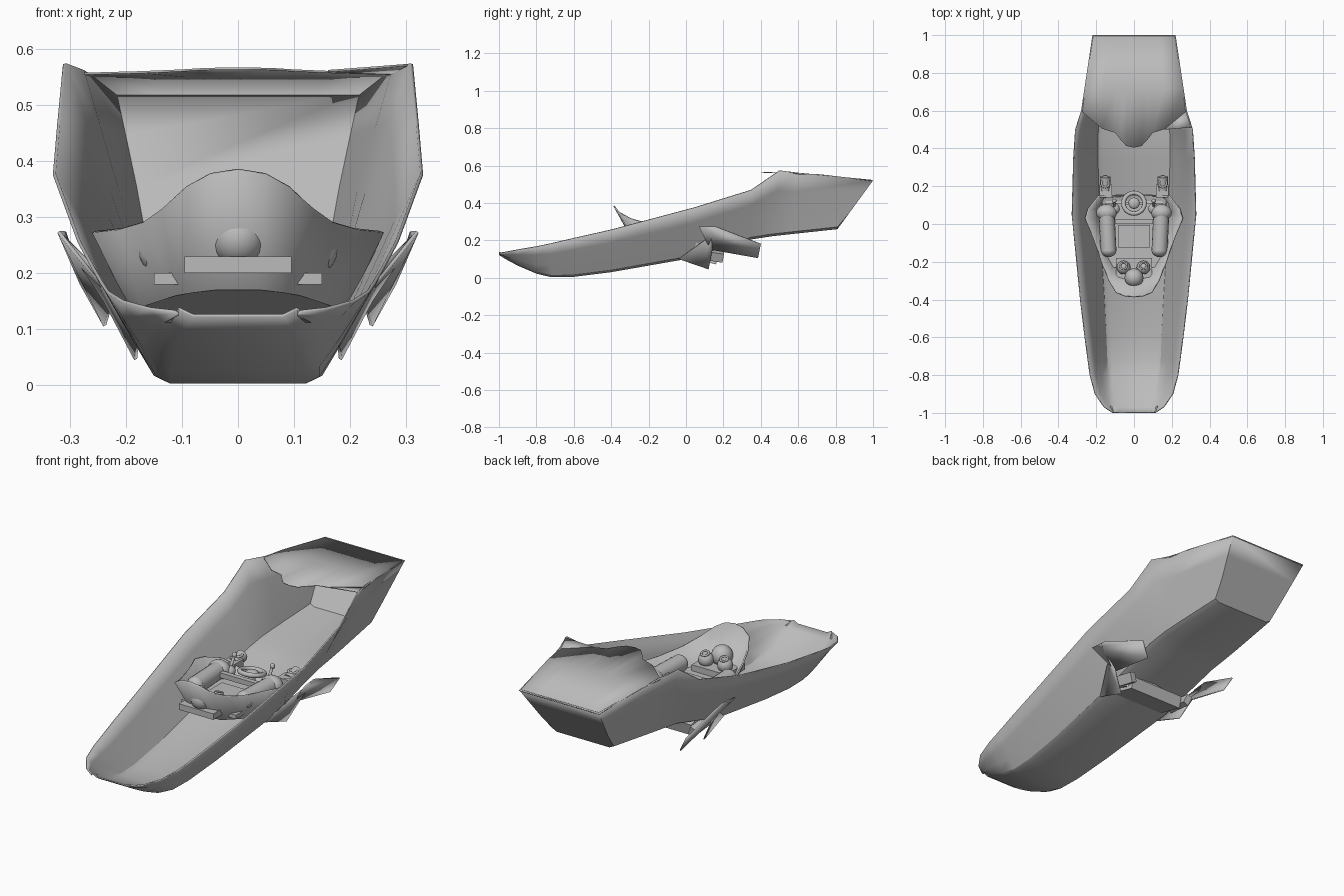
import bpy, bmesh, math
from mathutils import Vector

if "Cube" in bpy.data.objects:
    bpy.data.objects.remove(bpy.data.objects["Cube"])

grey = bpy.data.materials.new("plain grey")
grey.use_nodes = True
grey.diffuse_color = (0.5, 0.5, 0.5, 1)
grey.node_tree.nodes["Principled BSDF"].inputs["Base Color"].default_value = (0.5, 0.5, 0.5, 1)


def finish(ob, name, angle=30, thick=0):
    ob.name = name
    ob.data.materials.clear()
    ob.data.materials.append(grey)
    bpy.ops.object.select_all(action='DESELECT')
    ob.select_set(True)
    bpy.context.view_layer.objects.active = ob
    bpy.ops.object.shade_smooth_by_angle(angle=math.radians(angle))
    if thick:
        mod = ob.modifiers.new("thickness", 'SOLIDIFY')
        mod.thickness = thick
        mod.offset = -1
    return ob


def mesh(name, verts, faces, angle=30, thick=0):
    me = bpy.data.meshes.new(name)
    me.from_pydata(verts, [], faces)
    bm = bmesh.new()
    bm.from_mesh(me)
    bmesh.ops.remove_doubles(bm, verts=bm.verts, dist=0.0005)
    bmesh.ops.recalc_face_normals(bm, faces=bm.faces)
    bm.to_mesh(me)
    bm.free()
    ob = bpy.data.objects.new(name, me)
    bpy.context.collection.objects.link(ob)
    return finish(ob, name, angle, thick)


def loft(name, rows, closed=False, caps=(), angle=30, thick=0):
    n = len(rows[0])
    verts = [p for r in rows for p in r]
    faces = []
    for i in range(len(rows) - 1):
        for j in range(n if closed else n - 1):
            k = (j + 1) % n
            faces.append((i * n + j, i * n + k, (i + 1) * n + k, (i + 1) * n + j))
    for c in caps:
        faces.append([c * n + j for j in range(n)])
    return mesh(name, verts, faces, angle, thick)


def box(name, loc, size, rot=(0, 0, 0)):
    bpy.ops.mesh.primitive_cube_add(size=1, location=loc, rotation=rot)
    ob = bpy.context.object
    ob.scale = size
    return finish(ob, name)


def ball(name, loc, size):
    bpy.ops.mesh.primitive_uv_sphere_add(segments=20, ring_count=12, radius=1, location=loc)
    ob = bpy.context.object
    ob.scale = size
    return finish(ob, name, 60)


def rod(name, a, b, r):
    a, b = Vector(a), Vector(b)
    bpy.ops.mesh.primitive_cylinder_add(vertices=16, radius=r, depth=(b - a).length, location=(a + b) / 2)
    ob = bpy.context.object
    ob.rotation_euler = (b - a).to_track_quat('Z', 'Y').to_euler()
    return finish(ob, name, 40)


def ring(name, loc, major, minor, rot=(0, 0, 0)):
    bpy.ops.mesh.primitive_torus_add(major_segments=28, minor_segments=8, major_radius=major,
                                     minor_radius=minor, location=loc, rotation=rot)
    return finish(bpy.context.object, name, 60)


# Open hull: bottom y, z, half width; rim y, z, half width
stations = [
    (-1.0, .122, .10, -1.0, .13, .115), (-.965, .10, .115, -.97, .135, .16),
    (-.90, .065, .13, -.90, .148, .208), (-.80, .022, .14, -.80, .165, .235),
    (-.72, .003, .14, -.72, .182, .246), (-.60, .005, .145, -.60, .21, .262),
    (-.40, .03, .155, -.40, .255, .286), (0, .10, .18, .05, .375, .33),
    (.35, .205, .19, .35, .468, .322), (.46, .222, .19, .50, .572, .312),
    (.55, .232, .185, .60, .56, .28), (.81, .26, .165, 1.0, .52, .22)]
rows = []
for yb, zb, wb, yt, zt, wt in stations:
    half = [(wb - .02, yb, zb), (wb + .005, yb, zb + .012)]
    half += [(wb + (wt - wb) * t, yb + (yt - yb) * t, zb + (zt - zb) * t) for t in (.35, .7, 1)]
    rows.append([(-x, y, z) for x, y, z in reversed(half)] + half)
loft("hull", rows, caps=(len(rows) - 1,), thick=.006)

# Rear deck with notched front edge
edge = [(0, .405, .566), (.04, .413, .566), (.07, .445, .565), (.10, .483, .563),
        (.17, .505, .56), (.28, .60, .557)]
edge = [(-x, y, z) for x, y, z in reversed(edge[1:])] + edge
mid = [(x * .93, .72, .553) for x, y, z in edge]
tail = [(x / .28 * .22, 1.0, .52) for x, y, z in edge]
loft("rear_deck", [edge, mid, tail], thick=.004)
mesh("deck_corner_plate", [(.16, .50, .562), (.305, .512, .573), (.28, .60, .558)], [(0, 1, 2)], thick=.004)

# Cockpit pod: rim ring lofted to a keel
rim = [(0, -.388, .382), (.05, -.383, .374), (.095, -.365, .35), (.135, -.30, .315), (.17, -.21, .29),
       (.215, -.08, .277), (.26, .03, .272), (.245, .08, .268), (.19, .15, .25), (0, .16, .20)]
low = [(0, -.27, .17), (.04, -.265, .17), (.08, -.25, .165), (.11, -.21, .16), (.14, -.15, .15),
       (.17, -.05, .14), (.19, .03, .13), (.185, .08, .11), (.15, .14, .09), (0, .16, .08)]


def loop(half):
    return half + [(-x, y, z) for x, y, z in reversed(half[1:-1])]


loft("cockpit_pod", [loop(rim), loop(low)], closed=True, caps=(1,), angle=35, thick=.008)
box("cockpit_floor", (0, -.06, .19), (.30, .34, .02))
ball("pod_nose_dome", (0, -.285, .262), (.05, .05, .05))
box("front_console", (0, -.255, .215), (.19, .15, .03))
box("cross_bar", (0, .012, .245), (.20, .025, .025))
box("seat_pan", (0, -.065, .205), (.17, .12, .02))
box("under_pod_keel", (0, .09, .12), (.30, .16, .06), (math.radians(-14), 0, 0))

# Three instrument domes
for i, (x, y) in enumerate([(-.055, -.23), (.05, -.23), (-.003, -.285)]):
    ball("instrument_dome_%d" % i, (x, y, .25), (.036, .036, .036))
    ring("instrument_ring_%d" % i, (x, y + .008, .283), .018, .005, (math.radians(-15), 0, 0))

# Steering wheel
ring("steering_wheel", (0, .11, .245), .056, .012, (math.radians(-12), 0, 0))
ball("wheel_hub", (0, .11, .24), (.03, .03, .016))
box("wheel_spoke", (0, .11, .24), (.10, .014, .01))
rod("steering_column", (0, .10, .15), (0, .11, .24), .018)

# Paired parts on each side
for s, side in ((1, "left"), (-1, "right")):
    rod(side + "_arm_pad", (s * .135, -.14, .24), (s * .145, .06, .24), .042)
    ball(side + "_arm_pad_front", (s * .135, -.14, .24), (.042, .035, .042))
    ball(side + "_arm_pad_back", (s * .145, .06, .24), (.055, .045, .045))
    rod(side + "_lever", (s * .105, .08, .23), (s * .105, .12, .295), .007)
    ball(side + "_lever_knob", (s * .105, .122, .298), (.012, .012, .014))
    ball(side + "_lever_base", (s * .105, .08, .235), (.03, .03, .025))
    box(side + "_rear_control", (s * .15, .175, .215), (.065, .07, .05))
    rod(side + "_rear_cylinder", (s * .152, .18, .22), (s * .152, .25, .235), .028)
    ring(side + "_rear_cylinder_ring", (s * .152, .215, .25), .02, .006)
    # Swept side fin and the lower vane
    fin = [(.322, .07, .272), (.312, .16, .272), (.282, .40, .18), (.24, .385, .105), (.225, .13, .15)]
    mesh(side + "_side_fin", [(s * x, y, z) for x, y, z in fin], [(0, 1, 2, 3), (0, 3, 4)], thick=.006)
    vane = [(.18, -.04, .10), (.25, .10, .20), (.32, .13, .27), (.24, .14, .15), (.185, .12, .045)]
    mesh(side + "_lower_vane", [(s * x, y, z) for x, y, z in vane], [(0, 1, 4), (1, 2, 3, 4)], thick=.006)
    box(side + "_fin_bracket", (s * .175, .13, .12), (.03, .14, .05), (math.radians(-10), s * .4, 0))
